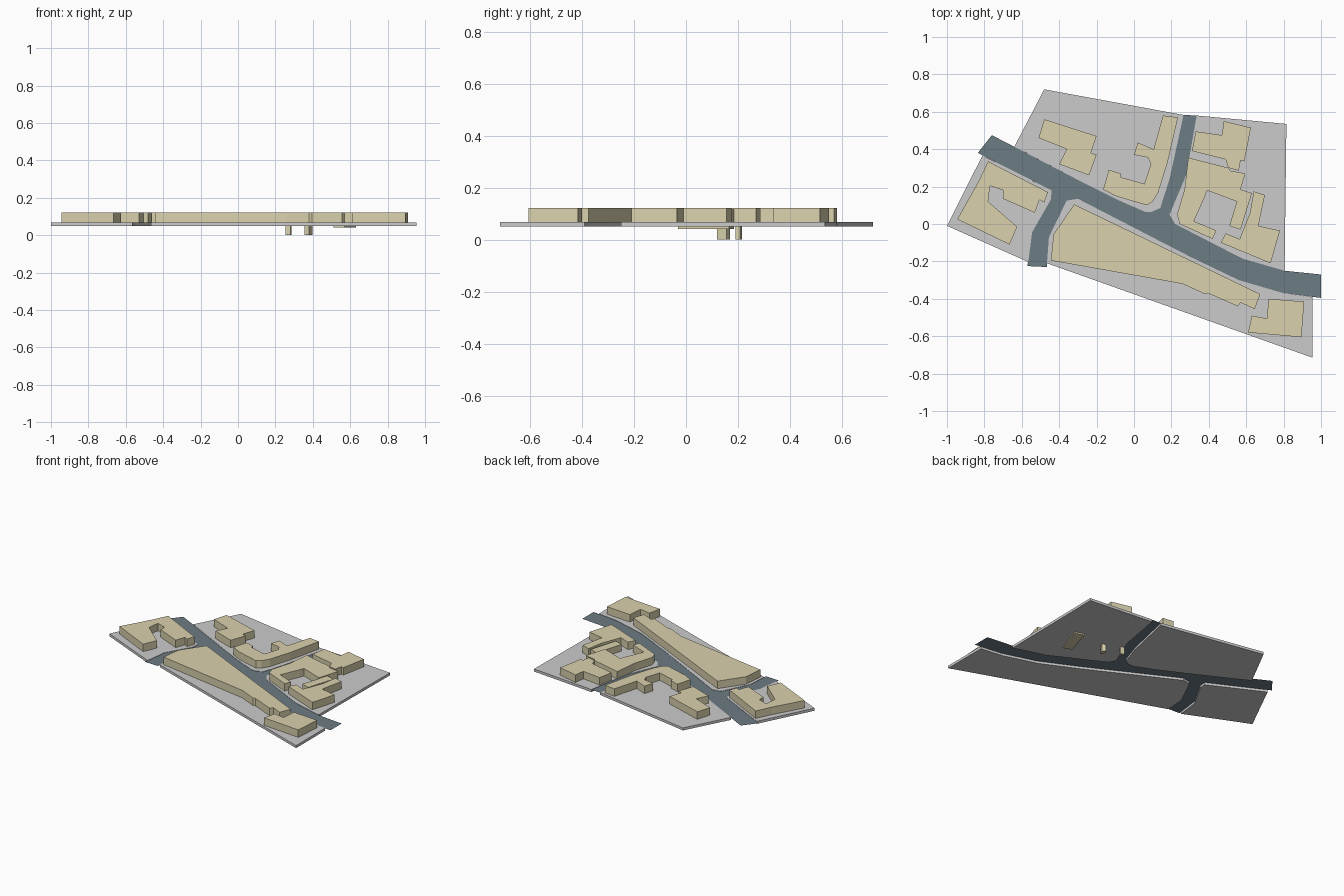
import bpy, bmesh


def material(name, rgb):
    m = bpy.data.materials.new(name)
    m.diffuse_color = (*rgb, 1)
    return m


STONE = material("beige_blocks", (0.70, 0.64, 0.42))
ASPHALT = material("blue_grey_road", (0.15, 0.20, 0.23))
PLATE_Z, TOP_Z, ROOF_Z, ROAD_Z = 0.05, 0.068, 0.121, 0.066


def prism(name, outline, z0, z1=None, mat=None):
    """Extrude an outline from z0 to z1, or leave it as a flat sheet."""
    bm = bmesh.new()
    face = bm.faces.new([bm.verts.new((x, y, z0)) for x, y in outline])
    face.normal_update()
    if face.normal.z < 0:
        face.normal_flip()
    if z1 is not None:
        out = bmesh.ops.extrude_face_region(bm, geom=[face], use_keep_orig=True)
        top = [v for v in out["geom"] if isinstance(v, bmesh.types.BMVert)]
        bmesh.ops.translate(bm, verts=top, vec=(0, 0, z1 - z0))
        bmesh.ops.recalc_face_normals(bm, faces=bm.faces)
    mesh = bpy.data.meshes.new(name)
    bm.to_mesh(mesh)
    bm.free()
    if mat:
        mesh.materials.append(mat)
    obj = bpy.data.objects.new(name, mesh)
    bpy.context.collection.objects.link(obj)
    return obj


def building(name, outline, z0=TOP_Z, z1=ROOF_Z):
    prism(name, outline, z0, z1, STONE)


# Kerb lines shared by the road and the ground plates
north = [(-.26, .215), (-.09, .13), (.06, .065), (.095, .065), (.14, .085),
         (.19, .24), (.265, .583)]
east = [(.335, .58), (.28, .265), (.19, .05), (.22, 0), (.58, -.185), (.805, -.25)]
south = [(.8, -.37), (.56, -.30), (.3, -.175), (-.3, .135), (-.36, .125), (-.455, -.07)]
west = [(-.545, -.045), (-.445, .13), (-.44, .18)]

# Flat road sheet
prism("road", [(-.76, .475)] + north + east + [(1, -.27), (1, -.395)] + south
      + [(-.465, -.23), (-.57, -.225)] + west + [(-.835, .38)], ROAD_Z, None, ASPHALT)

# Ground plates between the roads
prism("ground_north", [(-.48, .72), (-.64, .413)] + north, PLATE_Z, TOP_Z)
prism("ground_east", east + [(.815, .535)], PLATE_Z, TOP_Z)
prism("ground_south", [(.955, -.715), (.955, -.39)] + south + [(-.465, -.21)], PLATE_Z, TOP_Z)
prism("ground_west", [(-1, -.01), (-.565, -.203)] + west + [(-.81, .367)], PLATE_Z, TOP_Z)

# Buildings north of the main road
building("stepped_block", [(-.48, .56), (-.2, .47), (-.23, .38), (-.2, .37), (-.24, .26),
                           (-.4, .32), (-.36, .40), (-.51, .46)])
building("curved_block", [(.155, .58), (.235, .57), (.18, .33), (.13, .17), (.1, .12),
                          (.07, .10), (0, .12), (-.1, .15), (-.165, .185), (-.135, .29),
                          (-.07, .27), (-.07, .25), (.055, .215), (.09, .32), (.075, .355),
                          (0, .37), (.02, .435), (.105, .40)])

# Eastern courtyard group
building("court_north_block", [(.33, .495), (.47, .475), (.48, .55), (.625, .515), (.59, .335),
                               (.57, .34), (.56, .285), (.505, .30), (.49, .345), (.31, .39)])
building("court_west_block", [(.29, .355), (.505, .30), (.515, .285), (.595, .27), (.57, .185),
                              (.55, .12), (.39, .18), (.38, .15), (.32, .015), (.44, -.035),
                              (.42, -.08), (.245, 0), (.23, .05), (.27, .185)])
building("court_middle_block", [(.57, .185), (.63, .165), (.57, -.03), (.51, -.01)], .04, .115)
building("court_east_block", [(.64, .175), (.70, .155), (.665, -.01), (.78, -.035), (.73, -.21),
                              (.465, -.10), (.49, -.05), (.565, -.08), (.62, .06)])

# Small basements reaching below the plate
building("basement_east", [(.375, .17), (.398, .155), (.38, .12), (.356, .135)], 0, .06)
building("basement_west", [(.26, .215), (.286, .208), (.28, .19), (.254, .197)], 0, .06)

# Buildings south and west of the main road
building("west_block", [(-.78, .335), (-.46, .17), (-.48, .115), (-.505, .13), (-.53, .06),
                        (-.7, .135), (-.7, .18), (-.77, .205), (-.78, .12), (-.625, -.015),
                        (-.665, -.11), (-.945, .025), (-.83, .23)])
building("long_block", [(-.32, .105), (.675, -.375), (.645, -.455), (.57, -.42), (.555, -.44),
                        (.395, -.37), (.38, -.375), (.26, -.32), (-.445, -.195), (-.43, -.055)])
building("south_east_block", [(.72, -.40), (.91, -.415), (.895, -.605), (.61, -.58),
                              (.63, -.49), (.71, -.505)])
